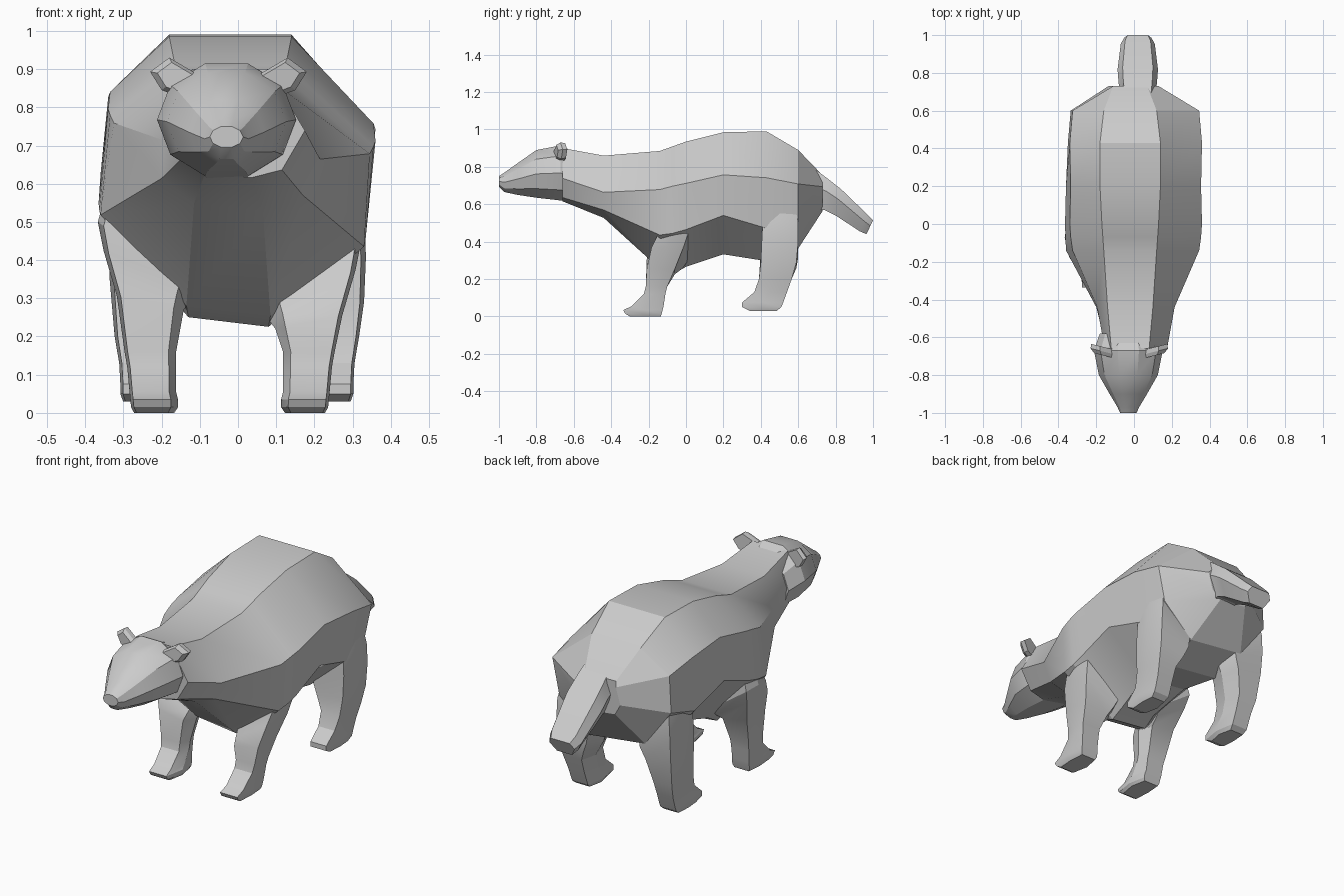
import bpy, bmesh, math
from mathutils import Vector

if "Cube" in bpy.data.objects:
    bpy.data.objects.remove(bpy.data.objects["Cube"])


def loft(name, rings, smooth=24):
    """Skin a closed tube through rings of equal point count."""
    bm = bmesh.new()
    vs = [[bm.verts.new(p) for p in r] for r in rings]
    n = len(vs[0])
    for a, b in zip(vs, vs[1:]):
        for i in range(n):
            j = (i + 1) % n
            bm.faces.new((a[i], a[j], b[j], b[i]))
    bm.faces.new(vs[0])
    bm.faces.new(vs[-1])
    bmesh.ops.recalc_face_normals(bm, faces=bm.faces)
    me = bpy.data.meshes.new(name)
    bm.to_mesh(me)
    bm.free()
    ob = bpy.data.objects.new(name, me)
    bpy.context.collection.objects.link(ob)
    bpy.ops.object.select_all(action='DESELECT')
    ob.select_set(True)
    bpy.context.view_layer.objects.active = ob
    bpy.ops.object.shade_smooth_by_angle(angle=math.radians(smooth))
    return ob


# Trunk: y, then (half width, height) of back, flank, lower flank, belly
TRUNK = [
    (-.66, (.10, .90), (.165, .76), (.13, .65), (.06, .62)),
    (-.44, (.12, .86), (.205, .69), (.185, .59), (.09, .535)),
    (-.14, (.14, .885), (.335, .72), (.345, .475), (.11, .265)),
    (-.07, (.145, .91), (.345, .74), (.348, .485), (.105, .235)),
    (.00, (.15, .935), (.35, .755), (.35, .505), (.10, .275)),
    (.20, (.16, .985), (.345, .80), (.345, .58), (.13, .345)),
    (.43, (.16, .99), (.35, .785), (.335, .51), (.14, .31)),
    (.60, (.14, .89), (.335, .75), (.32, .56), (.16, .38)),
    (.73, (.09, .755), (.12, .71), (.12, .62), (.08, .57)),
]
SHIFT = (-.02, .01, -.015, -.025)   # slight lean of the stance


def trunk_ring(y, *rows):
    ring = []
    for side in (1, -1):
        half = []
        for k, (w, z) in enumerate(rows):
            x = side * w + SHIFT[k]
            half.append(Vector((x, y, z - (.12 * x if k else 0))))
        ring += half if side == 1 else half[::-1]
    return ring


loft("body", [trunk_ring(*s) for s in TRUNK])

# Head: y, half width, bottom, top
HEAD = [
    (-.58, .145, .61, .87), (-.67, .175, .62, .915), (-.80, .15, .635, .89),
    (-.90, .095, .65, .82), (-.97, .055, .665, .77), (-1.0, .042, .695, .75),
]
rings = []
for y, w, lo, hi in HEAD:
    ring = []
    for i in range(10):
        a = math.tau * (i + .5) / 10 + math.pi / 2
        ring.append(Vector((-.03 + w * math.cos(a) * 1.04, y,
                            (lo + hi) / 2 + (hi - lo) / 2 * math.sin(a) * 1.05)))
    rings.append(ring)
loft("head", rings, 28)


# Ears: thin cupped plates rooted in the skull
def ear_ring(s, y, grow):
    pts = [(.11, .82), (.07, .88), (.155, .93), (.205, .893), (.175, .845)]
    c = Vector((.13, .88))
    out = []
    for p in pts:
        q = c + (Vector(p) - c) * grow
        out.append(Vector((-.025 + s * q.x, y + .25 * (q.x - .2), q.y)))
    return out


for s, side in ((1, "right"), (-1, "left")):
    loft("ear_" + side, [ear_ring(s, -.68, .75), ear_ring(s, -.66, 1), ear_ring(s, -.635, .95)])

# Tail: y, z of top edge, y, z of bottom edge, half width
TAIL = [
    (.66, .81, .64, .56, .09), (.76, .735, .74, .57, .102),
    (.83, .68, .80, .54, .107), (.97, .545, .93, .455, .09),
    (1.0, .515, .965, .44, .072),
]
rings = []
for yt, zt, yb, zb, w in TAIL:
    top, bot = Vector((0, yt, zt)), Vector((0, yb, zb))
    rings.append([Vector((.02 + w * u, *top.lerp(bot, t).yz))
                  for u, t in ((-.75, 0), (.75, 0), (1, .4), (.6, 1), (-.6, 1), (-1, .4))])
loft("tail", rings)


# Legs: z at outer side, inner x, outer x, front y, back y, slope towards the belly
def leg(name, side, dx, tilt, sections):
    rings = []
    for z, xi, xo, yf, yb, slope in sections:
        w, ym = xo - xi, yf + (yb - yf) * .5
        pts = [(xi + w * .15, yf), (xo - w * .06, yf), (xo, ym),
               (xo - w * .06, yb), (xi + w * .15, yb), (xi, ym)]
        lift = -tilt * side if slope else 0
        rings.append([Vector((side * x + dx, y, z + lift + slope * (x - xo))) for x, y in pts])
    return loft(name, rings)


FRONT = [
    (.58, .09, .315, -.12, .00, .7), (.475, .09, .345, -.15, .01, .7),
    (.40, .105, .33, -.185, -.015, .6),
    (.28, .12, .295, -.21, -.06, .2), (.16, .14, .275, -.215, -.10, 0),
    (.12, .14, .268, -.225, -.11, 0), (.055, .14, .262, -.29, -.12, 0),
    (.035, .135, .26, -.335, -.125, 0), (.015, .135, .258, -.325, -.13, 0),
    (0, .145, .25, -.30, -.135, 0),
]
HIND = [
    (.66, .12, .31, .42, .58, .6), (.54, .11, .333, .41, .60, .6),
    (.44, .12, .338, .405, .60, .5),
    (.32, .15, .333, .40, .59, .2), (.20, .185, .32, .39, .565, 0),
    (.13, .19, .308, .365, .54, 0), (.075, .19, .305, .30, .52, 0),
    (.05, .19, .305, .30, .51, 0), (.03, .20, .298, .34, .485, 0),
]
for s, side in ((1, "right"), (-1, "left")):
    leg("front_leg_" + side, s, -.022, .025, FRONT)
    leg("hind_leg_" + side, s, -.003, .03, HIND)
